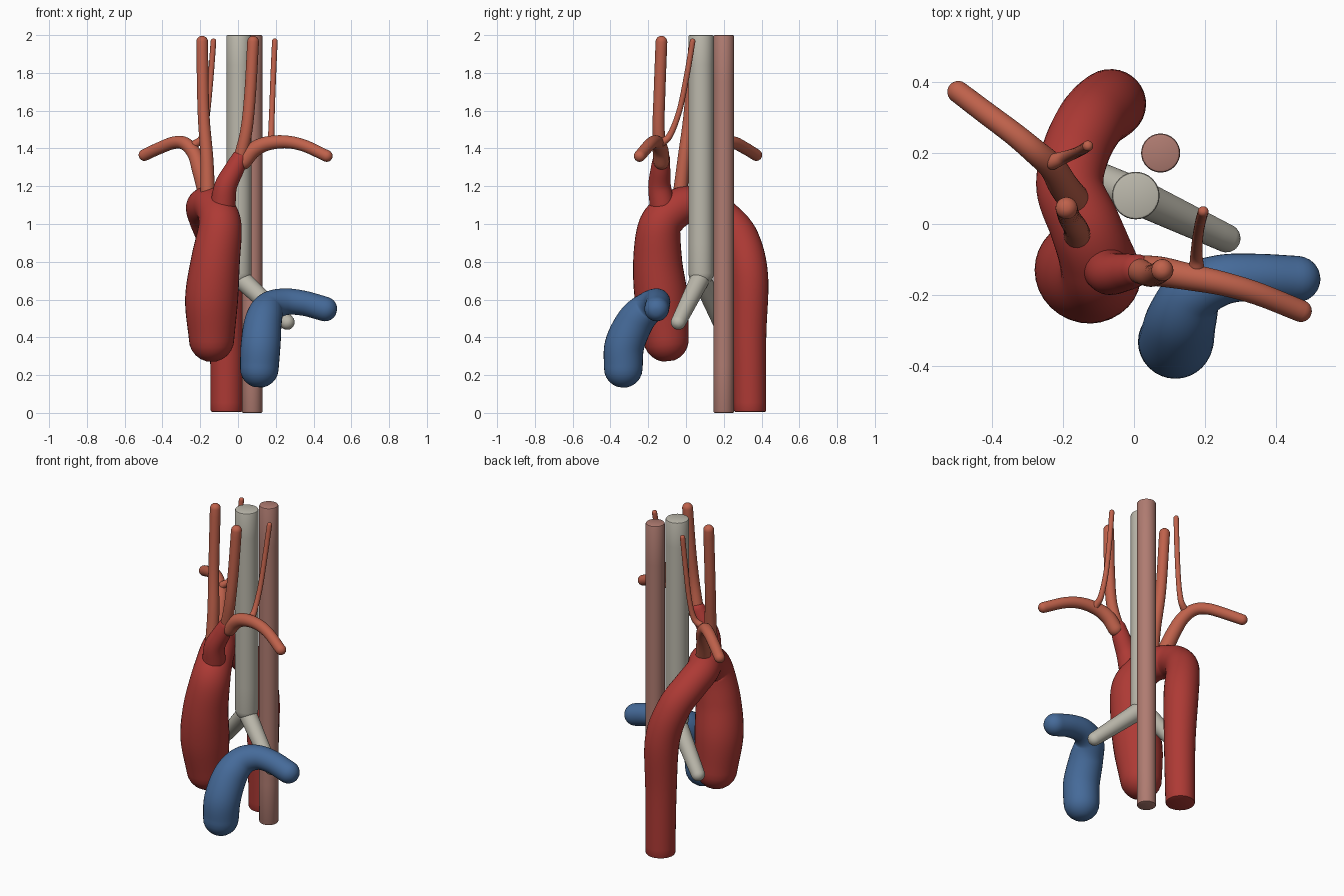
import bpy, bmesh, math
from mathutils import Vector

cube = bpy.data.objects.get("Cube")
if cube:
    bpy.data.objects.remove(cube, do_unlink=True)


def material(name, rgb):
    mat = bpy.data.materials.new(name)
    mat.use_nodes = True
    mat.diffuse_color = (*rgb, 1)
    mat.node_tree.nodes["Principled BSDF"].inputs["Base Color"].default_value = (*rgb, 1)
    return mat


red = material("artery red", (0.42, 0.042, 0.035))
coral = material("branch coral", (0.52, 0.12, 0.07))
blue = material("vein blue", (0.06, 0.145, 0.32))
bone = material("airway grey", (0.5, 0.48, 0.41))
pink = material("gullet pink", (0.43, 0.2, 0.165))


def spline(points, steps):
    """Smooth path through (x, y, z, radius) points."""
    p = [Vector(q) for q in points]
    p = [2 * p[0] - p[1]] + p + [2 * p[-1] - p[-2]]
    path = []
    for a, b, c, d in zip(p, p[1:], p[2:], p[3:]):
        for i in range(steps):
            t = i / steps
            path.append(0.5 * (2 * b + (c - a) * t + (2 * a - 5 * b + 4 * c - d) * t * t
                               + (3 * b - a - 3 * c + d) * t ** 3))
    return path + [p[-2]]


def cap(centre, outward, radius, rounded):
    """Rings from the rim to the tip of an end."""
    if not rounded:
        edge = 0.008
        return [(centre - outward * edge, radius), (centre - outward * edge * 0.3, radius - edge * 0.3),
                (centre, radius - edge)]
    angles = [math.radians(a) for a in range(0, 90, 15)]
    return [(centre + outward * radius * math.sin(a), radius * math.cos(a)) for a in angles]


def tube(name, mat, points, round_start=True, round_end=True, steps=8, sides=32):
    path = spline(points, steps)
    mid = [(q.to_3d(), q.w) for q in path]
    first = (mid[0][0] - mid[1][0]).normalized()
    last = (mid[-1][0] - mid[-2][0]).normalized()
    start = cap(*(mid[0][0], first, mid[0][1], round_start))[::-1]
    end = cap(*(mid[-1][0], last, mid[-1][1], round_end))
    rings = start + mid[1:-1] + end
    tangents = [-first] * len(start)
    tangents += [(mid[i + 1][0] - mid[i - 1][0]).normalized() for i in range(1, len(mid) - 1)]
    tangents += [last] * len(end)

    bm = bmesh.new()
    side = tangents[0].orthogonal().normalized()
    loops = []
    for (centre, radius), tan in zip(rings, tangents):
        side = (side - tan * side.dot(tan)).normalized()
        up = tan.cross(side)
        loops.append([bm.verts.new(centre + radius * (side * math.cos(a) + up * math.sin(a)))
                      for a in (math.tau * k / sides for k in range(sides))])
    for low, high in zip(loops, loops[1:]):
        for k in range(sides):
            n = (k + 1) % sides
            bm.faces.new((low[k], low[n], high[n], high[k]))
    bm.faces.new(loops[0][::-1])
    bm.faces.new(loops[-1])
    bmesh.ops.recalc_face_normals(bm, faces=bm.faces)
    mesh = bpy.data.meshes.new(name)
    bm.to_mesh(mesh)
    bm.free()
    mesh.materials.append(mat)
    obj = bpy.data.objects.new(name, mesh)
    bpy.context.collection.objects.link(obj)
    bpy.ops.object.select_all(action="DESELECT")
    obj.select_set(True)
    bpy.context.view_layer.objects.active = obj
    bpy.ops.object.shade_smooth_by_angle(angle=math.radians(35))
    return obj


# Gullet and windpipe
tube("gullet", pink, [(.075, .2, 0, .055), (.075, .2, 2, .055)], False, False)
tube("windpipe", bone, [(.005, .08, .74, .067), (.005, .08, 2, .067)], True, False)
for name, tip in (("left", (.26, -.04, .48, .04)), ("right", (-.21, .18, .48, .04))):
    tube(name + "_bronchus", bone, [(.005, .08, .72, .052), tip])

# Main artery: rising part, arch and descending part
tube("aorta", red, [
    (-.14, -.105, .39, .12), (-.14, -.13, .6, .14), (-.12, -.15, .8, .13),
    (-.095, -.14, .98, .115), (-.11, -.08, 1.06, .105), (-.14, 0, 1.1, .1),
    (-.18, .1, 1.09, .095), (-.165, .2, 1.03, .095), (-.12, .29, .92, .097),
    (-.07, .335, .72, .1), (-.06, .335, .4, .09), (-.06, .34, .005, .085)], True, False)
tube("common_trunk", red, [
    (-.08, -.125, 1.1, .067), (-.065, -.14, 1.2, .06), (-.02, -.135, 1.29, .052),
    (.008, -.13, 1.345, .045)])

# Neck arteries
tube("left_carotid", coral, [
    (.01, -.13, 1.34, .036), (.045, -.145, 1.5, .032), (.065, -.14, 1.7, .031),
    (.08, -.13, 1.965, .031)])
tube("right_carotid", coral, [
    (-.16, -.03, 1.17, .038), (-.165, -.01, 1.35, .034), (-.183, .02, 1.6, .031),
    (-.19, .045, 1.965, .031)])

# Arm arteries
tube("left_arm_artery", coral, [
    (.03, -.13, 1.33, .042), (.08, -.135, 1.39, .042), (.15, -.148, 1.425, .038),
    (.25, -.168, 1.435, .034), (.35, -.197, 1.415, .032), (.47, -.245, 1.36, .031)])
tube("right_arm_artery", coral, [
    (-.17, .07, 1.17, .044), (-.2, .11, 1.28, .042), (-.23, .16, 1.37, .038),
    (-.28, .205, 1.425, .035), (-.34, .255, 1.43, .033), (-.42, .315, 1.4, .032),
    (-.495, .372, 1.365, .031)])

# Thin spine arteries
tube("left_spine_artery", coral, [
    (.177, -.13, 1.43, .022), (.176, -.085, 1.47, .017), (.18, -.035, 1.6, .015),
    (.187, .005, 1.79, .015), (.195, .035, 1.967, .015)])
tube("right_spine_artery", coral, [
    (-.23, .175, 1.42, .022), (-.19, .19, 1.46, .017), (-.165, .2, 1.57, .015),
    (-.145, .21, 1.77, .015), (-.13, .22, 1.967, .015)])

# Lung vessel
tube("lung_vessel", blue, [
    (.113, -.332, .235, .102), (.12, -.325, .36, .105), (.135, -.265, .49, .098),
    (.17, -.195, .56, .084), (.25, -.157, .588, .071), (.35, -.15, .58, .066),
    (.46, -.155, .55, .065)])
